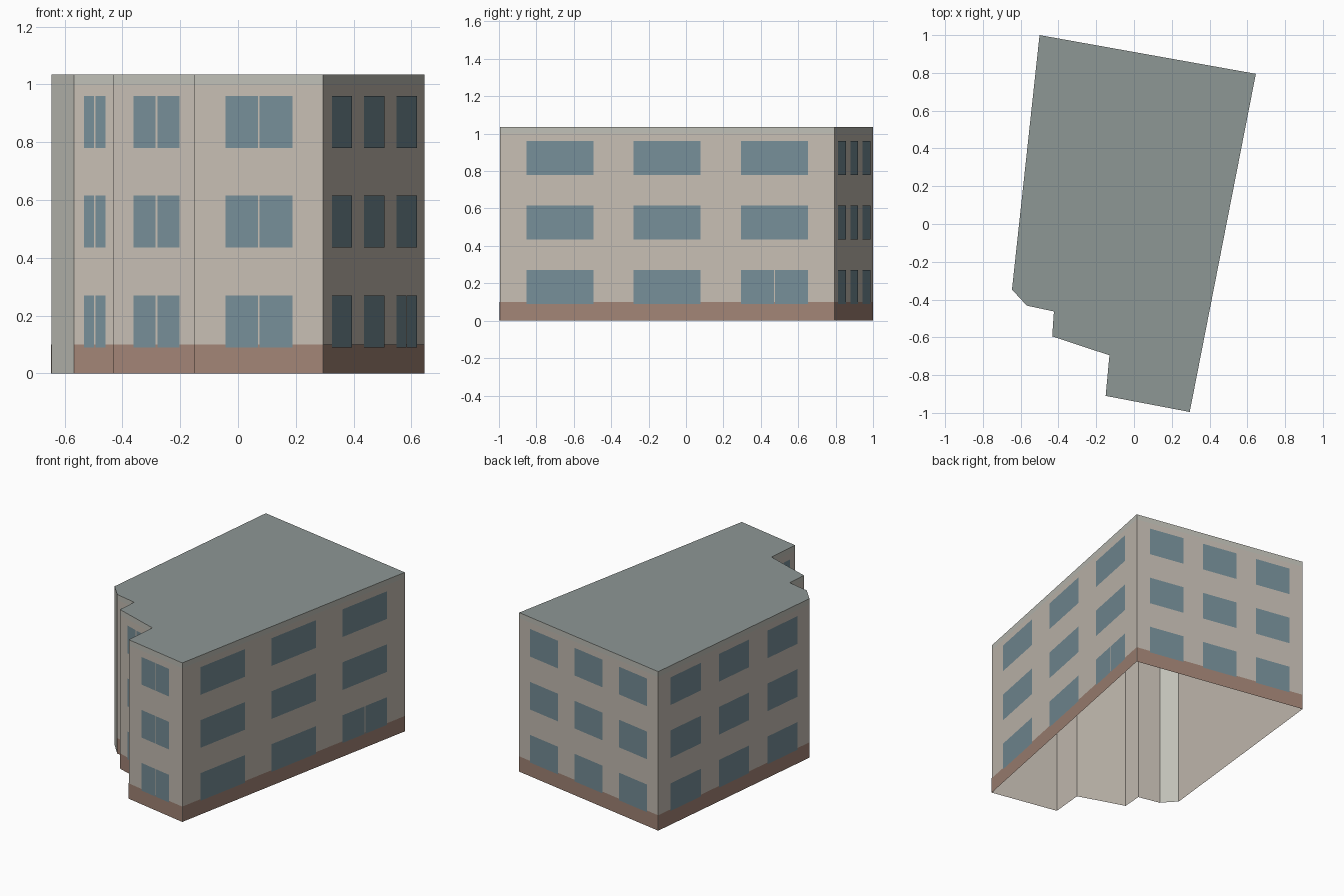
import bpy
from mathutils import Vector

if "Cube" in bpy.data.objects:
    bpy.data.objects.remove(bpy.data.objects["Cube"])

# Footprint corners, clockwise seen from above
PLAN = [(-0.50, 1.0), (0.645, 0.795), (0.295, -0.995), (-0.15, -0.91), (-0.13, -0.695),
        (-0.433, -0.595), (-0.424, -0.463), (-0.568, -0.432), (-0.646, -0.347)]
PLAN = [Vector(p) for p in PLAN]
EDGES = list(zip(PLAN, PLAN[1:] + PLAN[:1]))
EAVES, TOP, PLINTH = 1.0, 1.035, 0.10
FLOORS = [(0.09, 0.27), (0.435, 0.615), (0.78, 0.96)]
SHORT_WALL = 0.14


def material(name, rgb):
    m = bpy.data.materials.new(name)
    m.diffuse_color = (*rgb, 1)
    m.use_nodes = True
    m.node_tree.nodes["Principled BSDF"].inputs["Base Color"].default_value = m.diffuse_color
    return m


def quad(edge, t0, t1, z0, z1, out=0.0):
    """Upright rectangle on a wall, between fractions t0 and t1 of its length."""
    p, q = edge
    d = q - p
    off = Vector((-d.y, d.x)).normalized() * out
    a, b = p + d * t0 + off, p + d * t1 + off
    return [(*b, z0), (*a, z0), (*a, z1), (*b, z1)]


def build(name, polys, mat):
    verts, faces = [], []
    for poly in polys:
        faces.append(range(len(verts), len(verts) + len(poly)))
        verts += poly
    mesh = bpy.data.meshes.new(name)
    mesh.from_pydata(verts, [], [list(f) for f in faces])
    mesh.materials.append(mat)
    obj = bpy.data.objects.new(name, mesh)
    bpy.context.collection.objects.link(obj)
    return obj


wall_mat = material("plaster", (0.56, 0.51, 0.45))
trim_mat = material("concrete", (0.52, 0.52, 0.47))
brick_mat = material("brick", (0.36, 0.23, 0.18))
glass_mat = material("glass", (0.18, 0.27, 0.31))
roof_mat = material("roofing", (0.27, 0.31, 0.30))

long_walls = [e for e in EDGES if (e[1] - e[0]).length > SHORT_WALL]
chamfer = EDGES[-2]

# Wall shell, open underneath, with a plain concrete chamfer
build("walls", [quad(e, 0, 1, 0, EAVES) for e in EDGES if e is not chamfer], wall_mat)
build("chamfer_wall", [quad(chamfer, 0, 1, 0, EAVES)], trim_mat)

# Roof edge and flat roof
build("roof_edge", [quad(e, 0, 1, EAVES, TOP) for e in EDGES], trim_mat)
build("roof", [[(*p, TOP) for p in reversed(PLAN)]], roof_mat)

# Brick plinth just proud of the walls
build("plinth", [quad(e, 0, 1, 0, PLINTH, 0.001) for e in long_walls], brick_mat)

# Windows: three wide bays on long sides, one split pair on narrow walls
panes = []
for e in long_walls:
    length = (e[1] - e[0]).length
    gap = 0.003 / length
    for floor, (z0, z1) in enumerate(FLOORS):
        if length > 0.8:
            bays = [(0.08, 0.28), (0.40, 0.60), (0.72, 0.92)]
            if e is EDGES[1] and floor == 0:   # double entrance
                bays[0:1] = [(0.08, 0.18 - gap), (0.18 + gap, 0.28)]
        else:
            bays = [(0.24, 0.5 - gap), (0.5 + gap, 0.76)]
        panes += [quad(e, a, b, z0, z1, 0.002) for a, b in bays]
build("windows", panes, glass_mat)
